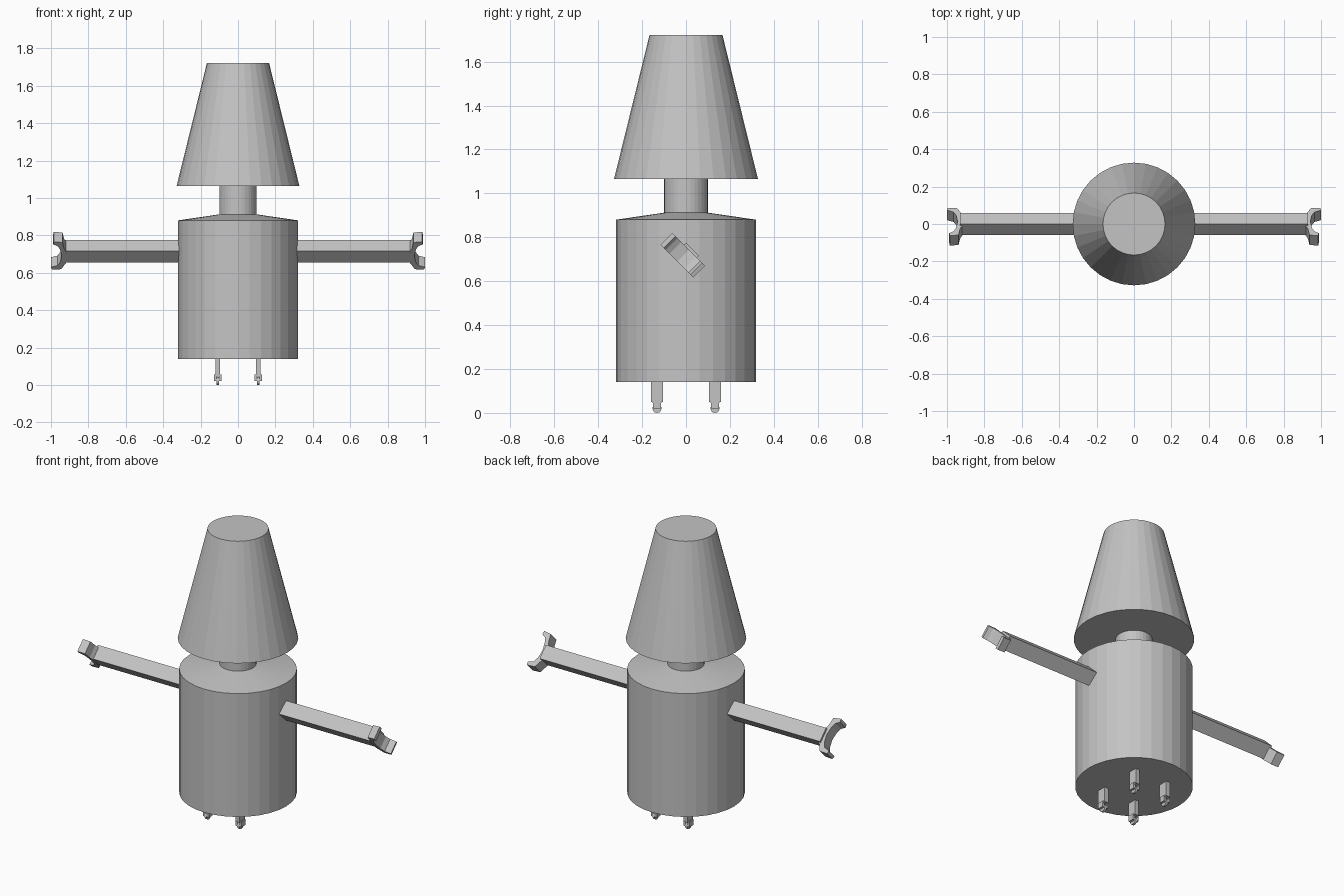
import bpy, bmesh, math
from mathutils import Vector

if "Cube" in bpy.data.objects:
    bpy.data.objects.remove(bpy.data.objects["Cube"])

grey = bpy.data.materials.new("mid grey")
grey.diffuse_color = (0.55, 0.55, 0.55, 1)
grey.use_nodes = True
grey.node_tree.nodes["Principled BSDF"].inputs["Base Color"].default_value = grey.diffuse_color


def finish(name, bm):
    bmesh.ops.recalc_face_normals(bm, faces=bm.faces[:])
    me = bpy.data.meshes.new(name)
    bm.to_mesh(me)
    bm.free()
    me.materials.append(grey)
    ob = bpy.data.objects.new(name, me)
    bpy.context.collection.objects.link(ob)
    return ob


def lathe(name, profile, n=32):
    """Closed solid of revolution from (radius, z) rings."""
    bm = bmesh.new()
    rings = [[bm.verts.new((r * math.cos(2 * math.pi * i / n),
                            r * math.sin(2 * math.pi * i / n), z))
              for i in range(n)] for r, z in profile]
    for a, b in zip(rings, rings[1:]):
        for i in range(n):
            j = (i + 1) % n
            bm.faces.new((a[i], a[j], b[j], b[i]))
    bm.faces.new(rings[0])
    bm.faces.new(rings[-1])
    return finish(name, bm)


def prism(name, pts, offset):
    """Extrude a flat outline of 3D points by an offset."""
    bm = bmesh.new()
    lo = [bm.verts.new(p) for p in pts]
    hi = [bm.verts.new(Vector(p) + Vector(offset)) for p in pts]
    bm.faces.new(lo)
    bm.faces.new(hi)
    for i in range(len(pts)):
        j = (i + 1) % len(pts)
        bm.faces.new((lo[i], lo[j], hi[j], hi[i]))
    return finish(name, bm)


def box(name, c, s):
    x, y, z = (c[i] - s[i] / 2 for i in range(3))
    return prism(name, [(x, y, z), (x + s[0], y, z), (x + s[0], y + s[1], z),
                        (x, y + s[1], z)], (0, 0, s[2]))


# Body with shallow conical shoulder, neck and shade-shaped head
lathe("body", [(0.32, 0.14), (0.32, 0.88), (0.10, 0.912)])
lathe("neck", [(0.10, 0.905), (0.10, 1.07)])
lathe("head", [(0.328, 1.065), (0.166, 1.722)])

# Arms are square bars turned 45 degrees; hands are outward-opening claws
K = math.sqrt(0.5)
ARM_Z = 0.715


def tilt(x, d, n):
    return Vector((x, K * (d + n), ARM_Z + K * (n - d)))


# claw outline as (x, d): back edge, then concave inner arc
claw = [(0.918, -0.04), (0.93, -0.065), (0.938, -0.112), (0.985, -0.118),
        (0.988, -0.098), (0.965, -0.085), (0.952, -0.06), (0.943, -0.01),
        (0.95, 0.035), (0.965, 0.062), (1.0, 0.075), (0.995, 0.093),
        (0.945, 0.09), (0.93, 0.062), (0.918, 0.04)]
for side, s in (("left", -1), ("right", 1)):
    h = 0.042
    prism(side + "_arm", [tilt(s * 0.30, d, n) for d, n in
                          ((-h, -h), (h, -h), (h, h), (-h, h))], (s * 0.63, 0, 0))
    prism(side + "_hand", [tilt(s * x, d, -0.046) for x, d in claw],
          (0, K * 0.075, K * 0.075))

# Four small casters: stem, fork and wheel
for i, sx in enumerate((-1, 1)):
    for j, sy in enumerate((-1, 1)):
        tag = ("left", "right")[i] + "_" + ("front", "back")[j]
        x, y = sx * 0.108, sy * 0.132
        box(tag + "_stem", (x, y, 0.0975), (0.026, 0.055, 0.095))
        for k in (-1, 1):
            box(tag + "_fork", (x + k * 0.0135, y, 0.036), (0.013, 0.036, 0.032))
        prism(tag + "_wheel",
              [(x - 0.007, y + 0.021 * math.cos(t * math.pi / 6),
                0.021 + 0.021 * math.sin(t * math.pi / 6)) for t in range(12)],
              (0.014, 0, 0))
        box(tag + "_crown", (x, y, 0.05), (0.038, 0.04, 0.012))
